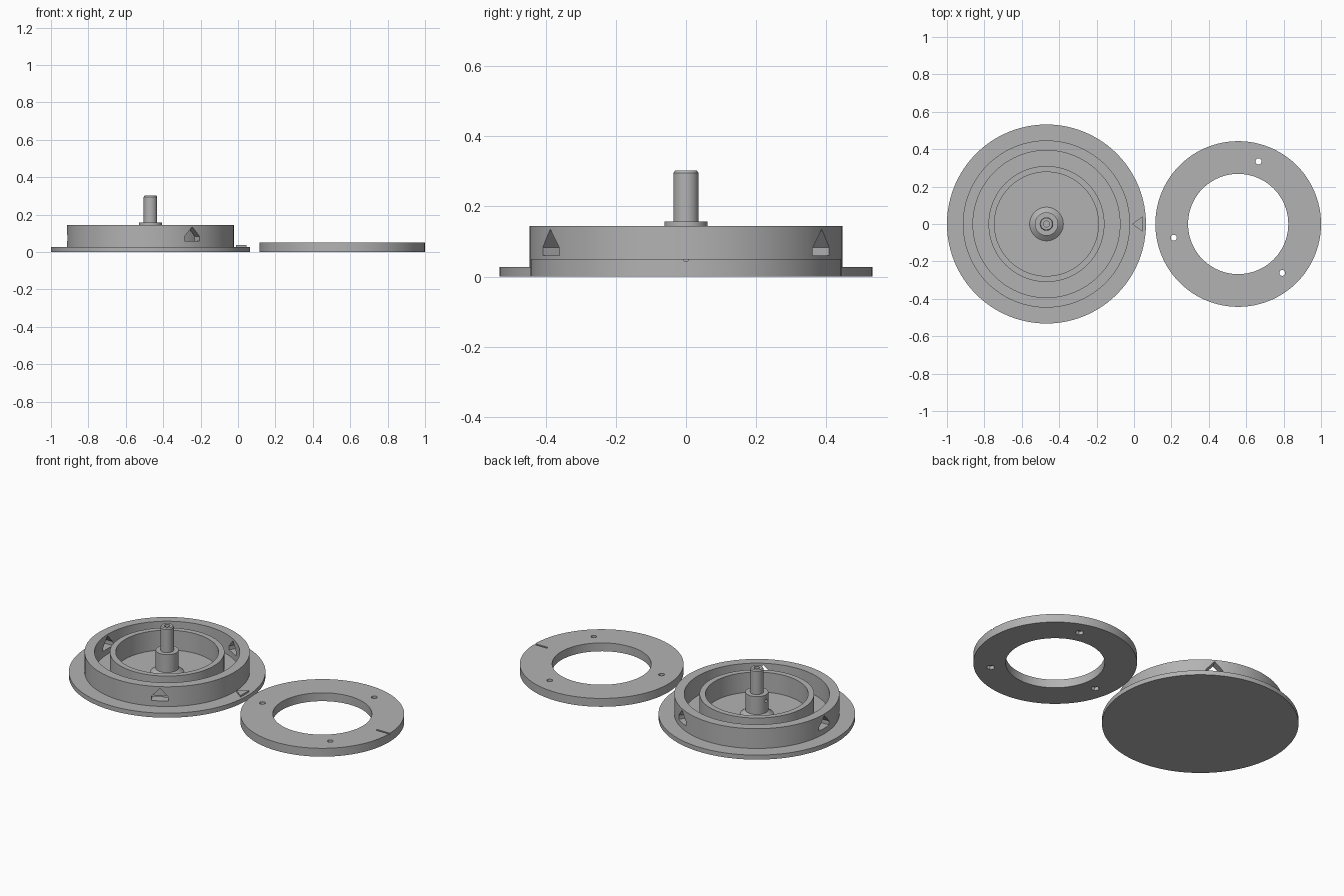
import bpy, bmesh, math
from mathutils import Matrix, Vector

if "Cube" in bpy.data.objects:
    bpy.data.objects.remove(bpy.data.objects["Cube"])

grey = bpy.data.materials.new("plain grey")
grey.diffuse_color = (0.45, 0.45, 0.45, 1)
grey.use_nodes = True
grey.node_tree.nodes["Principled BSDF"].inputs["Base Color"].default_value = grey.diffuse_color
BASE = Vector((-0.468, 0, 0))    # centre of the turned base
PLATE = Vector((0.557, 0, 0))    # centre of the ring plate


def make(name, bm):
    bmesh.ops.recalc_face_normals(bm, faces=bm.faces)
    me = bpy.data.meshes.new(name)
    bm.to_mesh(me)
    bm.free()
    ob = bpy.data.objects.new(name, me)
    bpy.context.collection.objects.link(ob)
    me.materials.append(grey)
    return ob


def lathe(name, profile, centre, steps=96, closed=False):
    bm = bmesh.new()
    vs = [bm.verts.new((r, 0, z)) for r, z in profile]
    pairs = list(zip(vs, vs[1:])) + ([(vs[-1], vs[0])] if closed else [])
    edges = [bm.edges.new(p) for p in pairs]
    bmesh.ops.spin(bm, geom=vs + edges, cent=(0, 0, 0), axis=(0, 0, 1),
                   angle=math.tau, steps=steps, use_duplicate=False)
    bmesh.ops.remove_doubles(bm, verts=bm.verts, dist=1e-5)
    bmesh.ops.translate(bm, verts=bm.verts, vec=centre)
    return make(name, bm)


def prism(name, outline, depth, matrix):
    """Extrude an outline in local xy along local z."""
    bm = bmesh.new()
    face = bm.faces.new([bm.verts.new((x, y, 0)) for x, y in outline])
    ext = bmesh.ops.extrude_face_region(bm, geom=[face])["geom"]
    bmesh.ops.translate(bm, vec=(0, 0, depth),
                        verts=[g for g in ext if isinstance(g, bmesh.types.BMVert)])
    bmesh.ops.transform(bm, matrix=matrix, verts=bm.verts)
    return make(name, bm)


def polygon(radius, sides):
    return [(radius * math.cos(math.tau * i / sides), radius * math.sin(math.tau * i / sides))
            for i in range(sides)]


def radial(centre, degrees):
    """Local x = tangent, local y = up, local z = outward."""
    m = Matrix(((0, 0, 1, 0), (1, 0, 0, 0), (0, 1, 0, 0), (0, 0, 0, 1)))
    return Matrix.Translation(centre) @ Matrix.Rotation(math.radians(degrees), 4, 'Z') @ m


def cut(ob, cutters):
    for c in cutters:
        c.hide_render = True
        mod = ob.modifiers.new("cut", 'BOOLEAN')
        mod.operation, mod.solver, mod.object = 'DIFFERENCE', 'EXACT', c
    bpy.context.view_layer.update()
    dg = bpy.context.evaluated_depsgraph_get()
    me = bpy.data.meshes.new_from_object(ob.evaluated_get(dg))
    ob.modifiers.clear()
    ob.data = me
    for c in cutters:
        bpy.data.objects.remove(c)


def smooth(ob):
    bpy.ops.object.select_all(action='DESELECT')
    ob.select_set(True)
    bpy.context.view_layer.objects.active = ob
    bpy.ops.object.shade_smooth_by_angle(angle=math.radians(25))


# base: flange, outer wall, inner wall, flared hub and hollow stem
F, T = 0.027, 0.145
base = lathe("base_with_stem", [
    (0, 0), (0.532, 0), (0.532, F), (0.447, F), (0.447, T), (0.393, T), (0.393, F),
    (0.31, F), (0.31, T), (0.278, T), (0.278, F), (0.09, F), (0.062, 0.05),
    (0.062, 0.157), (0.036, 0.157), (0.036, 0.295), (0.031, 0.302),
    (0.016, 0.302), (0.016, 0.09), (0, 0.09)], BASE)

# house-shaped windows through the outer wall
house = [(-0.047, 0.06), (0.047, 0.06), (0.047, 0.083), (0, 0.135), (-0.047, 0.083)]
cutters = [prism("window_cutter", house, 0.13, radial(BASE, a) @ Matrix.Translation((0, 0, 0.35)))
           for a in (-60, 60, 180)]
# small side hole in the hub
cutters.append(prism("hub_hole_cutter", polygon(0.01, 16), 0.1,
                     radial(BASE, 180) @ Matrix.Translation((0, 0.12, 0))))
cut(base, cutters)
smooth(base)

# raised pointer on the flange
prism("pointer", [(0.458, 0), (0.513, -0.04), (0.513, 0.04)], 0.012,
      Matrix.Translation(BASE + Vector((0, 0, 0.025))))

# ring plate
plate = lathe("ring_plate", [(0.268, 0), (0.443, 0), (0.443, 0.05), (0.268, 0.05)],
              PLATE, closed=True)
cutters = []
for a in (72, 192, 312):
    t = math.radians(a)
    at = PLATE + Vector((0.352 * math.cos(t), 0.352 * math.sin(t), -0.01))
    # screw hole with a hexagonal pocket underneath
    cutters.append(prism("screw_cutter", polygon(0.016, 24), 0.1, Matrix.Translation(at)))
    cutters.append(prism("pocket_cutter", polygon(0.023, 6), 0.03, Matrix.Translation(at)))
# alignment groove
cutters.append(prism("groove_cutter", [(0.357, -0.006), (0.46, -0.006), (0.46, 0.006), (0.357, 0.006)],
                     0.02, Matrix.Translation(PLATE + Vector((0, 0, 0.044)))))
cut(plate, cutters)
smooth(plate)
